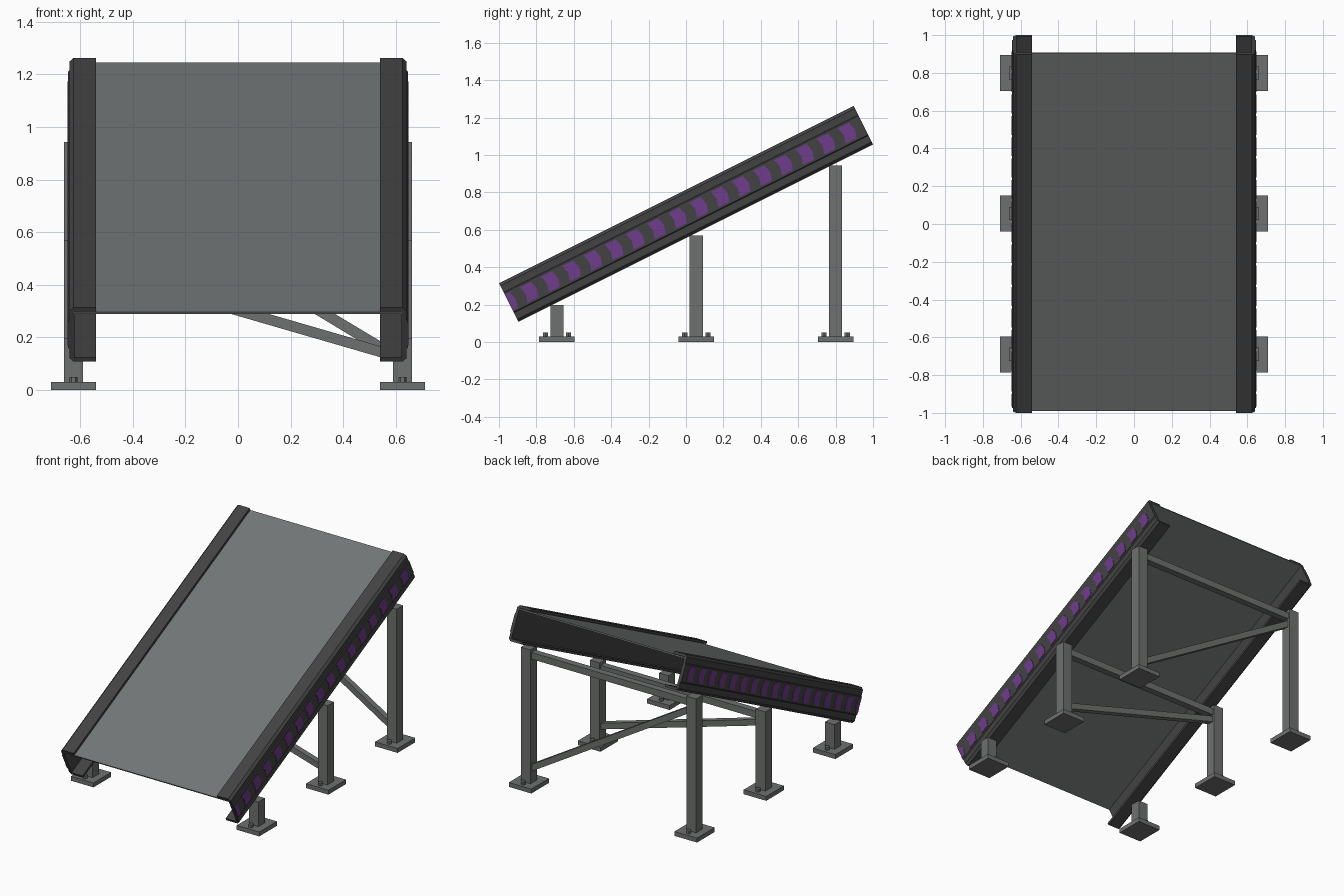
import bpy, bmesh, math
from mathutils import Vector

if "Cube" in bpy.data.objects:
    bpy.data.objects.remove(bpy.data.objects["Cube"])

S, C = 1 / math.sqrt(5), 2 / math.sqrt(5)   # slope of 1 in 2
ZC, HALF = 0.685, 1.06                      # ramp centre height, half length


def mat(name, rgb):
    m = bpy.data.materials.new(name)
    m.diffuse_color = (*rgb, 1)
    m.use_nodes = True
    m.node_tree.nodes["Principled BSDF"].inputs["Base Color"].default_value = m.diffuse_color
    return m


DARK = mat("dark_rail_grey", (0.055, 0.055, 0.055))
DECK = mat("belt_grey", (0.17, 0.18, 0.18))
STEEL = mat("steel_grey", (0.155, 0.165, 0.158))
PURPLE = mat("purple", (0.16, 0.047, 0.26))


def ramp(x, u, v):
    """Ramp space (u along slope, v normal to it) to world."""
    return Vector((x, u * C - v * S, ZC + u * S + v * C))


def finish(bm, name, m):
    bmesh.ops.recalc_face_normals(bm, faces=bm.faces)
    me = bpy.data.meshes.new(name)
    bm.to_mesh(me)
    bm.free()
    me.materials.append(m)
    ob = bpy.data.objects.new(name, me)
    bpy.context.collection.objects.link(ob)
    return ob


def prism(bm, ring_a, ring_b):
    """Closed solid between two matching rings of points."""
    a = [bm.verts.new(p) for p in ring_a]
    b = [bm.verts.new(p) for p in ring_b]
    n = len(a)
    bm.faces.new(a)
    bm.faces.new(b[::-1])
    for i in range(n):
        j = (i + 1) % n
        bm.faces.new((a[i], b[i], b[j], a[j]))


def box(bm, x0, x1, y0, y1, z0, z1):
    ring = [(x0, y0), (x1, y0), (x1, y1), (x0, y1)]
    prism(bm, [(x, y, z0) for x, y in ring], [(x, y, z1) for x, y in ring])


def bar(name, y, za, zb, w):
    """Square bar across the ramp, from the left leg to the right leg."""
    h = w / 2
    hz = h * math.hypot(1.19, zb - za) / 1.19
    ring = [(-h, -hz), (h, -hz), (h, hz), (-h, hz)]
    bm = bmesh.new()
    prism(bm, [(-0.595, y + p, za + q) for p, q in ring],
          [(0.595, y + p, zb + q) for p, q in ring])
    finish(bm, name, STEEL)


# belt deck
bm = bmesh.new()
ring = [(-0.623, 0.087), (0.623, 0.087), (0.623, 0.096), (-0.623, 0.096)]
prism(bm, [ramp(x, -HALF, v) for x, v in ring], [ramp(x, HALF, v) for x, v in ring])
finish(bm, "belt_deck", DECK)

# side rails: channels opening inward, with a raised outer band
half = [(0.54, 0.098), (0.54, 0.115), (0.625, 0.115), (0.64, 0.1), (0.64, 0.062), (0.645, 0.057)]
profile = half + [(x, -v) for x, v in half[::-1]] + [(0.622, -0.098), (0.622, 0.098)]
for side, s in (("left", -1), ("right", 1)):
    bm = bmesh.new()
    prism(bm, [ramp(s * x, -HALF, v) for x, v in profile],
          [ramp(s * x, HALF, v) for x, v in profile])
    finish(bm, side + "_rail", DARK)

    # purple chevron plates along the rail
    bm = bmesh.new()
    for i in range(17):
        u = 0.967 - 0.1267 * i
        shape = [(-0.036, -0.046), (0.03, -0.046), (0.042, 0), (0.03, 0.046), (-0.036, 0.046), (-0.024, 0)]
        pts = [(max(u + du, -HALF + 0.001 * k), v) for k, (du, v) in enumerate(shape)]
        prism(bm, [ramp(s * 0.644, a, v) for a, v in pts], [ramp(s * 0.648, a, v) for a, v in pts])
    finish(bm, side + "_chevrons", PURPLE)

# legs with base plates and bolts
for row, y, top in (("front", -0.69, 0.198), ("middle", 0.055, 0.57), ("back", 0.8, 0.943)):
    for side, s in (("left", -1), ("right", 1)):
        x = s * 0.625
        name = f"{row}_{side}_"
        bm = bmesh.new()
        box(bm, x - 0.036, x + 0.036, y - 0.035, y + 0.035, 0.02, top)
        finish(bm, name + "leg", STEEL)
        bm = bmesh.new()
        box(bm, x - 0.085, x + 0.085, y - 0.095, y + 0.095, 0, 0.03)
        finish(bm, name + "base_plate", STEEL)
        bm = bmesh.new()
        for d in (-0.062, 0.062):
            ring = [(x + 0.016 * math.cos(k * math.pi / 3), y + d + 0.016 * math.sin(k * math.pi / 3))
                    for k in range(6)]
            prism(bm, [(p, q, 0.028) for p, q in ring], [(p, q, 0.05) for p, q in ring])
        finish(bm, name + "bolts", STEEL)

# cross bars and diagonal braces between the taller legs
for row, y, top, high in (("middle", 0.055, 0.57, 0.475), ("back", 0.8, 0.943, 0.845)):
    bar(row + "_cross_bar", y, top - 0.045, top - 0.045, 0.045)
    bar(row + "_diagonal_brace", y, high, 0.13, 0.04)
